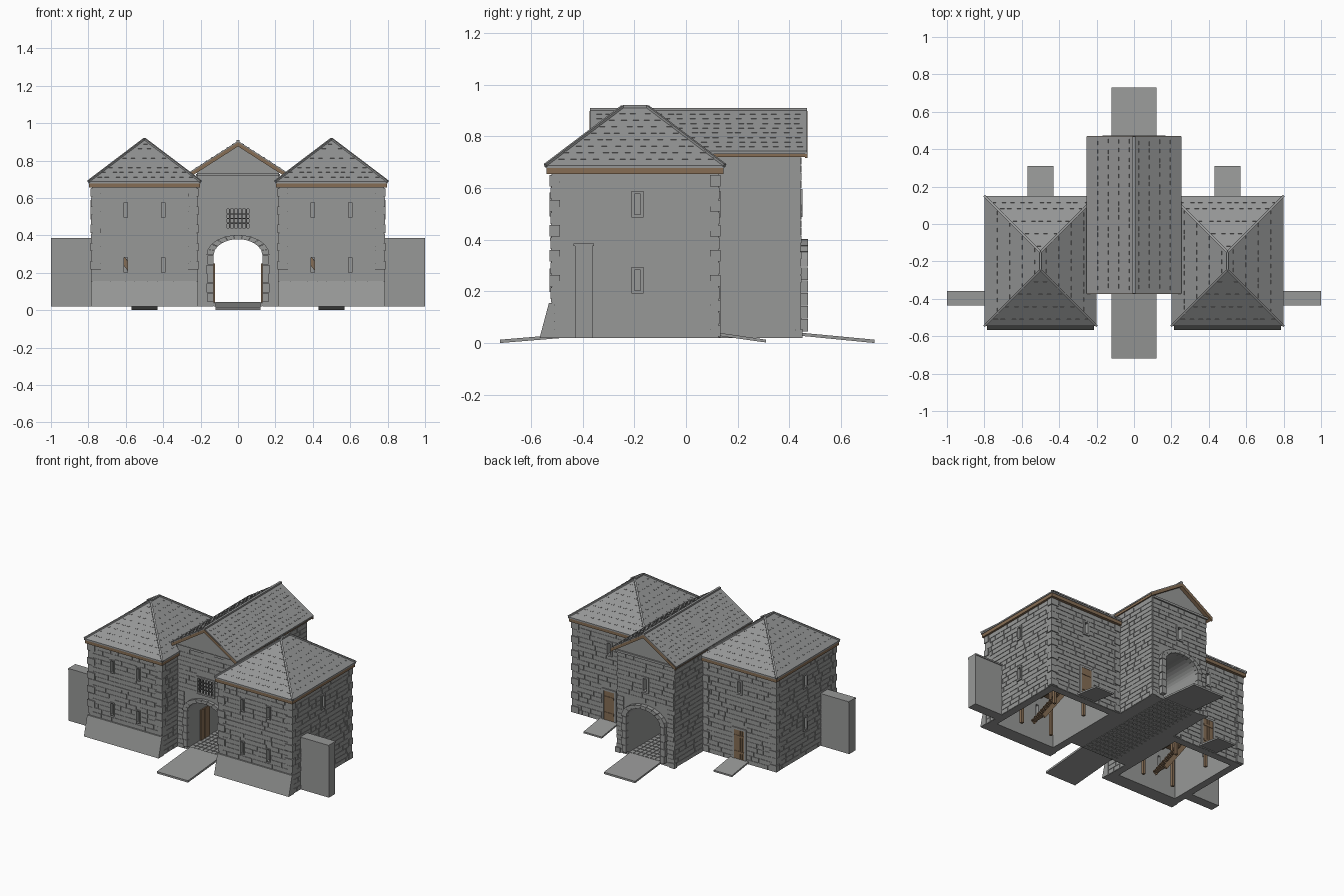
import bpy, bmesh, math, random
from mathutils import Matrix, Vector as V

if "Cube" in bpy.data.objects:
    bpy.data.objects.remove(bpy.data.objects["Cube"])

random.seed(4)


def material(name, rgb):
    m = bpy.data.materials.new(name)
    m.diffuse_color = (*rgb, 1)
    m.use_nodes = True
    m.node_tree.nodes["Principled BSDF"].inputs["Base Color"].default_value = m.diffuse_color
    return m


STONE = material("stone grey", (0.31, 0.315, 0.31))
SLATE = material("slate grey", (0.30, 0.305, 0.305))
WOOD = material("brown wood", (0.24, 0.155, 0.09))
IRON = material("dark iron", (0.10, 0.10, 0.10))
X, Y, Z = V((1, 0, 0)), V((0, 1, 0)), V((0, 0, 1))


class Part:
    """Collects boxes and prisms into one object."""
    def __init__(self, name, mat):
        self.name, self.mat, self.bm = name, mat, bmesh.new()

    def obox(self, c, u, v, n, su, sv, sn):
        m = Matrix((u * su, v * sv, n * sn)).transposed().to_4x4()
        bmesh.ops.create_cube(self.bm, size=1, matrix=Matrix.Translation(c) @ m)

    def box(self, x0, x1, y0, y1, z0, z1):
        c = V((x0 + x1, y0 + y1, z0 + z1)) / 2
        self.obox(c, X, Y, Z, abs(x1 - x0), abs(y1 - y0), abs(z1 - z0))

    def beam(self, p, q, w, h):
        p, q = V(p), V(q)
        u = (q - p).normalized()
        v = u.cross(Z).normalized() if abs(u.z) < 0.99 else X
        self.obox((p + q) / 2, u, v, u.cross(v), (q - p).length, w, h)

    def prism(self, pts, t0, t1, axis="y"):
        def at(a, b, t):
            return (a, t, b) if axis == "y" else (t, a, b)
        r = [[self.bm.verts.new(at(a, b, t)) for a, b in pts] for t in (t0, t1)]
        n = len(pts)
        for i in range(n):
            j = (i + 1) % n
            self.bm.faces.new((r[0][i], r[0][j], r[1][j], r[1][i]))
        self.bm.faces.new(r[0])
        self.bm.faces.new(r[1][::-1])

    def done(self):
        bmesh.ops.recalc_face_normals(self.bm, faces=self.bm.faces)
        me = bpy.data.meshes.new(self.name)
        self.bm.to_mesh(me)
        me.materials.append(self.mat)
        ob = bpy.data.objects.new(self.name, me)
        bpy.context.collection.objects.link(ob)
        return ob


def cut(ob, *parts):
    for p in parts:
        c = p.done()
        c.hide_render = True
        m = ob.modifiers.new("cut", "BOOLEAN")
        m.operation, m.solver, m.object = "DIFFERENCE", "EXACT", c
        bpy.context.view_layer.objects.active = ob
        bpy.ops.object.modifier_apply(modifier=m.name)
        bpy.data.objects.remove(c)


def bricks(part, origin, u, n, a0, a1, z0, z1, holes=()):
    """Courses of thin stones on a wall plane, leaving the openings free."""
    rows = round((z1 - z0) / 0.031)
    h = (z1 - z0) / rows
    for r in range(rows):
        lo, hi = z0 + r * h, z0 + (r + 1) * h
        spans, start = [], a0
        for b0, b1, c0, c1 in sorted(holes):
            if c0 < hi and c1 > lo:
                spans.append((start, b0))
                start = b1
        spans.append((start, a1))
        for s, e in spans:
            while e - s > 0.012:
                w = random.uniform(0.045, 0.11)
                if e - s - w < 0.035:
                    w = e - s
                c = origin + u * (s + w / 2) + Z * ((lo + hi) / 2)
                part.obox(c, u, Z, n, w - 0.003, h - 0.003, random.choice((0.005, 0.007)))
                s += w


def shingles(part, a, b, c, d):
    """Rows of little slate edges on the slope a-b (eave) to d-c (top)."""
    a, b, c, d = V(a), V(b), V(c), V(d)
    u = (b - a).normalized()
    n = u.cross(d - a).normalized()
    for r in range(1, 9):
        p, q = a.lerp(d, r / 9), b.lerp(c, r / 9)
        k = int((q - p).length / 0.045)
        for i in range(k):
            t = (i + 0.5 + random.uniform(-0.2, 0.2)) / k
            part.obox(p.lerp(q, t), u, n.cross(u), n, 0.022, 0.008, 0.005)


wall_stones = Part("wall_stones", STONE)
frames = Part("window_frames", STONE)
quoins = Part("corner_stones", STONE)
ramps = Part("ramps", STONE)
trim = Part("eave_boards", WOOD)
doors = Part("doors", WOOD)
stairs = Part("stairs_and_posts", WOOD)
ridges = Part("ridge_caps", SLATE)
slates = Part("roof_slates", SLATE)
Y0, Y1, YF, YB = -0.52, 0.125, -0.35, 0.443


def frame(c, u, n, w, z0, z1, b=0.011):
    """Rectangular stone surround around an opening."""
    zc = (z0 + z1) / 2
    for k in (-1, 1):
        frames.obox(c + u * k * (w + b) / 2 + Z * zc, u, Z, n, b, z1 - z0 + 2 * b, 0.016)
        frames.obox(c + Z * (zc + k * (z1 - z0 + b) / 2), u, Z, n, w, b, 0.016)


# two towers
for s, side in ((1, "right"), (-1, "left")):
    tower = Part(side + "_tower_walls", STONE)
    tower.box(s * 0.22, s * 0.78, Y0, Y1, 0.02, 0.66)
    tower = tower.done()
    cavity, holes = Part("cavity", STONE), Part("holes", STONE)
    cavity.box(s * 0.27, s * 0.73, Y0 + 0.05, Y1 - 0.05, -0.1, 0.64)
    fh, sh, bh = [], [], [(s * 0.5 - 0.056, s * 0.5 + 0.056, 0, 0.255)]
    for z0, z1 in ((0.203, 0.283), (0.497, 0.577)):
        for x in (0.4, 0.6):
            holes.box(s * x - 0.01, s * x + 0.01, Y0 - 0.02, Y0 + 0.07, z0, z1)
            frame(V((s * x, Y0, 0)), X, -Y, 0.02, z0, z1, 0.006)
            fh.append((s * x - 0.016, s * x + 0.016, z0 - 0.006, z1 + 0.006))
        holes.box(s * 0.71, s * 0.8, -0.2, -0.176, z0, z1)
        frame(V((s * 0.78, -0.188, 0)), Y, X * s, 0.024, z0, z1)
        sh.append((-0.211, -0.165, z0 - 0.011, z1 + 0.011))
    holes.box(s * 0.5 - 0.012, s * 0.5 + 0.012, 0.05, 0.15, 0.497, 0.577)
    frame(V((s * 0.5, Y1, 0)), X, Y, 0.024, 0.497, 0.577)
    bh.append((s * 0.5 - 0.023, s * 0.5 + 0.023, 0.486, 0.588))
    cut(tower, cavity, holes)
    lo, hi = sorted((s * 0.22, s * 0.78))
    bricks(wall_stones, V((0, Y0, 0)), X, -Y, lo, hi, 0.155, 0.655, fh)
    bricks(wall_stones, V((0, Y1, 0)), X, Y, lo, hi, 0.02, 0.655, bh)
    bricks(wall_stones, V((s * 0.78, 0, 0)), Y, X * s, Y0, Y1, 0.02, 0.655, sh)
    bricks(wall_stones, V((s * 0.22, 0, 0)), Y, X * -s, Y0, YF, 0.02, 0.655)
    # corner stones, string course, sloping foot, flanking wall
    for cx, ox in ((0.22, -1), (0.78, 1)):
        for cy, oy in ((Y0, -1), (Y1, 1)):
            for i in range(13):
                z = 0.025 + i * 0.0485
                if oy < 0 and z < 0.15:
                    continue
                a, b, p = ((0.048, 0.032, 0.009), (0.032, 0.045, 0.005))[i % 2]
                quoins.box(s * (cx + ox * p), s * (cx - ox * a),
                           cy + oy * p, cy - oy * b, z, min(z + 0.044, 0.655))
    quoins.box(s * 0.22, s * 0.78, Y0 - 0.007, Y0 + 0.01, 0.395, 0.409)
    foot = Part(side + "_sloping_foot", STONE)
    foot.prism([(-0.51, 0.02), (-0.567, 0.02), (-0.531, 0.155), (-0.51, 0.155)],
               s * 0.213, s * 0.787, "x")
    foot.done()
    flank = Part(side + "_flanking_wall", STONE)
    flank.box(s * 0.77, s, -0.43, -0.362, 0.02, 0.375)
    flank.box(s * 0.77, s, -0.435, -0.357, 0.375, 0.385)
    flank.done()
    # back door and its ramp
    for i in range(5):
        x = s * 0.5 - 0.04 + i * 0.016
        doors.box(x + 0.0005, x + 0.0155, Y1 - 0.01, Y1 + 0.006, 0.035, 0.24)
    for z in (0.08, 0.19):
        doors.box(s * 0.5 - 0.038, s * 0.5 + 0.038, Y1, Y1 + 0.009, z, z + 0.014)
    frame(V((s * 0.5, Y1, 0)), X, Y, 0.08, 0.035, 0.24, 0.014)
    ramps.prism([(0.125, 0.028), (0.31, 0.002), (0.31, 0.013), (0.125, 0.04)],
                s * 0.43, s * 0.57, "x")
    # hipped roof
    roof = Part(side + "_tower_roof", SLATE)
    x0, x1, y0, y1 = s * 0.5 - 0.3, s * 0.5 + 0.3, -0.545, 0.15
    low = [(x0, y0), (x1, y0), (x1, y1), (x0, y1)]
    ra, rb = (s * 0.5, -0.245, 0.915), (s * 0.5, -0.15, 0.915)
    lv = [[roof.bm.verts.new((*p, z)) for p in low] for z in (0.678, 0.688)]
    a, b = roof.bm.verts.new(ra), roof.bm.verts.new(rb)
    t = lv[1]
    for f in [lv[0][::-1], (t[0], t[1], a), (t[1], t[2], b, a), (t[2], t[3], b), (t[3], t[0], a, b)] + \
             [(lv[0][i], lv[0][(i + 1) % 4], t[(i + 1) % 4], t[i]) for i in range(4)]:
        roof.bm.faces.new(f)
    roof.done()
    e = [(*p, 0.688) for p in low]
    for f in ((e[0], e[1], ra, ra), (e[1], e[2], rb, ra), (e[2], e[3], rb, rb), (e[3], e[0], ra, rb)):
        shingles(slates, *f)
    for p, q in ((e[0], ra), (e[1], ra), (e[2], rb), (e[3], rb), (ra, rb)):
        ridges.beam(p, q, 0.012, 0.012)
    trim.box(x0 + 0.004, x1 - 0.004, y0 + 0.004, y1 - 0.004, 0.655, 0.678)
    # inside: upper floor, posts and stairs (same way round in both towers)
    floor = Part(side + "_upper_floor", WOOD)
    floor.box(s * 0.5 - 0.23, s * 0.5 + 0.23, Y0 + 0.05, Y1 - 0.05, 0.36, 0.375)
    floor.done()
    cx = 0.5 * s
    for px in (-0.12, 0.12):
        for py in (-0.36, -0.04):
            stairs.box(cx + px - 0.009, cx + px + 0.009, py - 0.009, py + 0.009, 0.02, 0.36)
        stairs.box(cx + px - 0.012, cx + px + 0.012, Y0 + 0.05, Y1 - 0.05, 0.34, 0.36)
    for y in (-0.32, -0.22):
        stairs.beam((cx + 0.06, y, 0.03), (cx - 0.18, y, 0.36), 0.01, 0.03)
    for i in range(10):
        x, z = cx + 0.06 - i * 0.024, 0.04 + i * 0.033
        stairs.box(x - 0.015, x + 0.015, -0.32, -0.22, z - 0.004, z + 0.004)

# central gatehouse with arched passage
def arc(t, rx, rz):
    return (rx * math.cos(t), 0.295 + rz * math.sin(t))


profile = [(0.22, 0.02), (0.22, 0.742), (0, 0.882), (-0.22, 0.742), (-0.22, 0.02), (-0.13, 0.02)]
profile += [arc(math.pi * (1 - i / 16), 0.13, 0.085) for i in range(17)] + [(0.13, 0.02)]
gate = Part("gatehouse_walls", STONE)
gate.prism(profile, YF, YB)
gate = gate.done()
hole = Part("hole", STONE)
hole.box(-0.06, 0.06, YF - 0.1, YF + 0.05, 0.44, 0.54)
hole.box(-0.014, 0.014, YB - 0.05, YB + 0.1, 0.5, 0.585)
cut(gate, hole)
arch_gap = [(-0.165, 0.165, 0, 0.395)]
bricks(wall_stones, V((0, YF, 0)), X, -Y, -0.213, 0.213, 0.02, 0.72,
       arch_gap + [(-0.071, 0.071, 0.429, 0.551)])
bricks(wall_stones, V((0, YB, 0)), X, Y, -0.22, 0.22, 0.02, 0.72,
       arch_gap + [(-0.026, 0.026, 0.489, 0.596)])
for s in (1, -1):
    bricks(wall_stones, V((s * 0.22, 0, 0)), Y, X * s, Y1, YB, 0.02, 0.73)
    quoins.box(s * 0.19, s * 0.228, YB - 0.02, YB + 0.009, 0.02, 0.055)
    # doors inside the passage
    for i in range(5):
        doors.box(s * 0.122, s * 0.135, -0.23 + i * 0.02, -0.211 + i * 0.02, 0.04, 0.25)
frame(V((0, YF, 0)), X, -Y, 0.12, 0.44, 0.54)
frame(V((0, YB, 0)), X, Y, 0.028, 0.5, 0.585, 0.012)

# arch surrounds, front and back
arch = Part("arch_surrounds", STONE)
for y0, y1 in ((-0.372, YF + 0.005), (YB - 0.005, 0.472)):
    for i in range(11):
        t0, t1 = math.pi * (i + 0.02) / 11, math.pi * (i + 0.98) / 11
        arch.prism([arc(t0, 0.13, 0.085), arc(t0, 0.168, 0.108),
                    arc(t1, 0.168, 0.108), arc(t1, 0.13, 0.085)], y0, y1)
    for s in (1, -1):
        for i in range(5):
            z = 0.045 + i * 0.05
            arch.box(s * 0.13, s * (0.168 if i % 2 else 0.162), y0, y1, z, z + 0.048)
    arch.box(-0.22, 0.22, y0 + 0.012, y1 - 0.012, 0.72, 0.735)
arch.done()

# iron grille
grille = Part("window_grille", IRON)
for i in range(5):
    x = -0.044 + i * 0.022
    grille.box(x - 0.003, x + 0.003, YF - 0.004, YF + 0.002, 0.44, 0.54)
for z in (0.465, 0.49, 0.515):
    grille.box(-0.06, 0.06, YF - 0.005, YF + 0.003, z - 0.003, z + 0.003)
grille.done()

# paved passage and long ramps
road = Part("paved_passage", STONE)
road.box(-0.132, 0.132, YF, YB, 0.022, 0.036)
for i in range(8):
    for j in range(20):
        x, y = -0.129 + i * 0.0325, YF + j * 0.0396
        road.box(x, x + 0.029, y + 0.002, y + 0.037, 0.019, 0.04)
road.done()
ramps.prism([(-0.72, 0), (-0.35, 0.03), (-0.35, 0.044), (-0.72, 0.013)], -0.12, 0.12, "x")
ramps.prism([(0.73, 0), (0.443, 0.028), (0.443, 0.04), (0.73, 0.013)], -0.12, 0.12, "x")

# gabled roof over the gatehouse
def chevron(part, w, zb, zt, pitch, y0, y1):
    part.prism([(w, zt - w * pitch), (0, zt), (-w, zt - w * pitch),
                (-w, zb - w * pitch), (0, zb), (w, zb - w * pitch)], y0, y1)


chevron(trim, 0.246, 0.878, 0.895, 0.64, -0.372, 0.467)
chevron(trim, 0.25, 0.876, 0.898, 0.64, -0.374, -0.364)
chevron(trim, 0.25, 0.876, 0.898, 0.64, 0.461, 0.471)
gable = Part("gatehouse_roof", SLATE)
chevron(gable, 0.253, 0.895, 0.905, 0.64, -0.372, 0.469)
gable.done()
ridges.box(-0.008, 0.008, -0.372, 0.469, 0.895, 0.911)
for s in (1, -1):
    ya, yb = (-0.36, 0.46)[::s]
    shingles(slates, (s * 0.253, ya, 0.743), (s * 0.253, yb, 0.743), (0, yb, 0.905), (0, ya, 0.905))

for p in (wall_stones, frames, quoins, ramps, trim, doors, stairs, ridges, slates):
    p.done()
